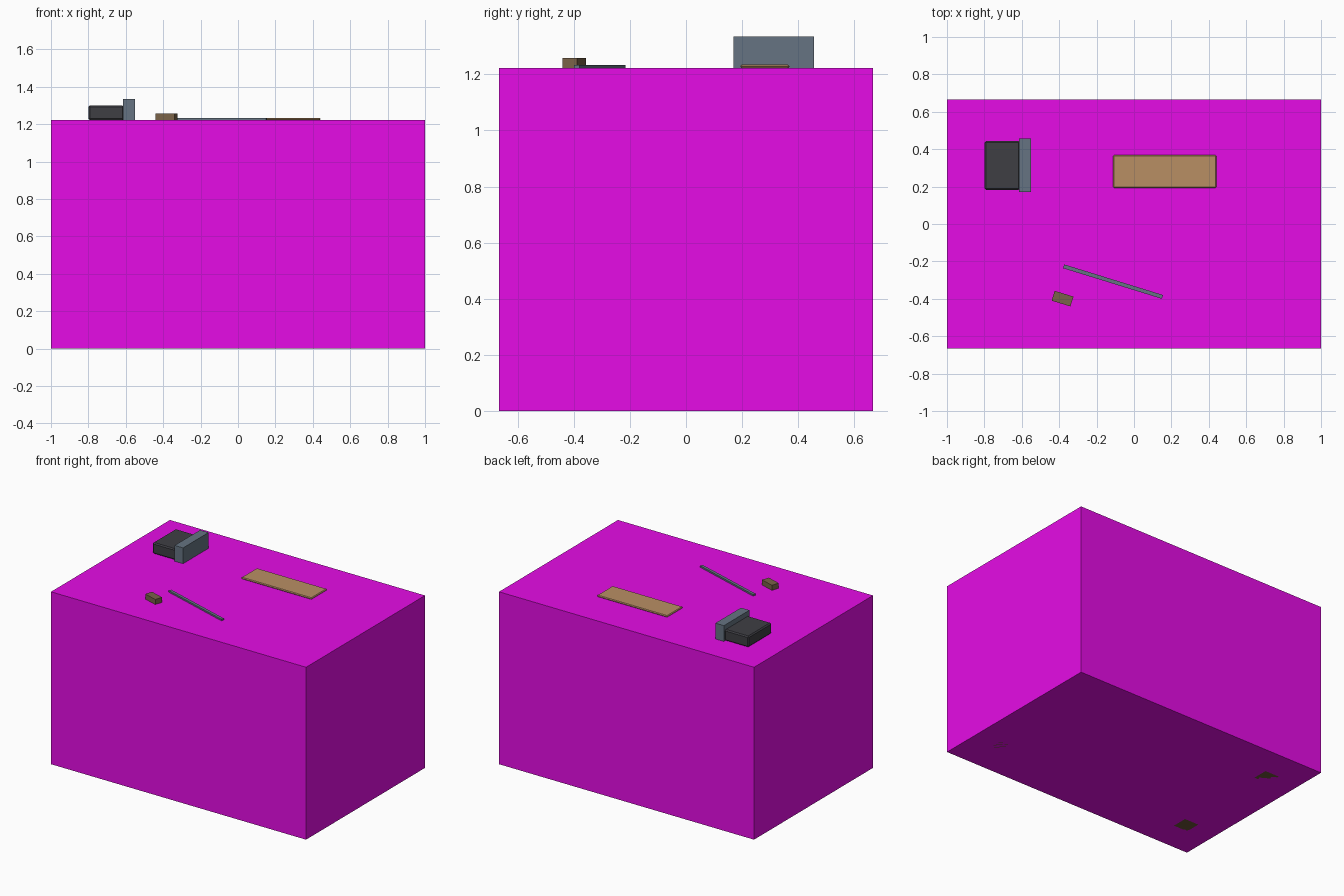
import bpy
from mathutils import Matrix, Vector

if "Cube" in bpy.data.objects:
    bpy.data.objects.remove(bpy.data.objects["Cube"])

TOP = 1.222


def srgb(h):
    c = [int(h[i:i + 2], 16) / 255 for i in (0, 2, 4)]
    return [v / 12.92 if v <= 0.04045 else ((v + 0.055) / 1.055) ** 2.4 for v in c] + [1]


def material(name, h):
    m = bpy.data.materials.new(name)
    m.diffuse_color = srgb(h)
    m.use_nodes = True
    m.node_tree.nodes["Principled BSDF"].inputs["Base Color"].default_value = m.diffuse_color
    return m


magenta = material("magenta", "E60CE6")
wood = material("light_wood", "B98F64")
brown = material("brown_wood", "7A6248")
leg_wood = material("dark_wood", "6A5238")
iron = material("dark_iron", "3E3E44")
steel = material("steel", "667482")


def box(name, center, size, mat, bevel=0, turn=0):
    bpy.ops.mesh.primitive_cube_add(size=1, location=center, rotation=(0, 0, turn))
    ob = bpy.context.object
    ob.name = name
    ob.data.transform(Matrix.Diagonal(Vector((*size, 1))))
    ob.data.materials.append(mat)
    if bevel:
        mod = ob.modifiers.new("bevel", 'BEVEL')
        mod.width = bevel
        mod.segments = 1
    return ob


def on_top(name, xy, size, mat, bevel=0, turn=0):
    return box(name, (*xy, TOP + size[2] / 2), size, mat, bevel, turn)


# outer block enclosing the bench
box("outer_block", (0, 0, TOP / 2), (2, 1.332, TOP), magenta)

# bench inside the block: legs reach the floor
for x, xn in ((-1, "left"), (1, "right")):
    for y, yn in ((-1, "front"), (1, "back")):
        box(f"{yn}_{xn}_leg", (x * 0.77, y * 0.40, 0.55), (0.11, 0.11, 1.10), leg_wood)
box("bench_top", (0, 0, 1.15), (1.9, 1.1, 0.12), wood)

# vice: iron body and taller steel jaw
on_top("vice_body", (-0.705, 0.313), (0.19, 0.26, 0.078), iron, 0.008)
on_top("vice_jaw", (-0.583, 0.313), (0.066, 0.286, 0.112), steel)

# thin wooden plank
on_top("plank", (0.165, 0.281), (0.552, 0.175, 0.012), wood, 0.005)

# steel rule and small block, both turned
on_top("steel_rule", (-0.112, -0.308), (0.553, 0.021, 0.011), steel, 0, -0.3)
on_top("small_block", (-0.382, -0.399), (0.105, 0.055, 0.036), brown, 0, -0.3)
